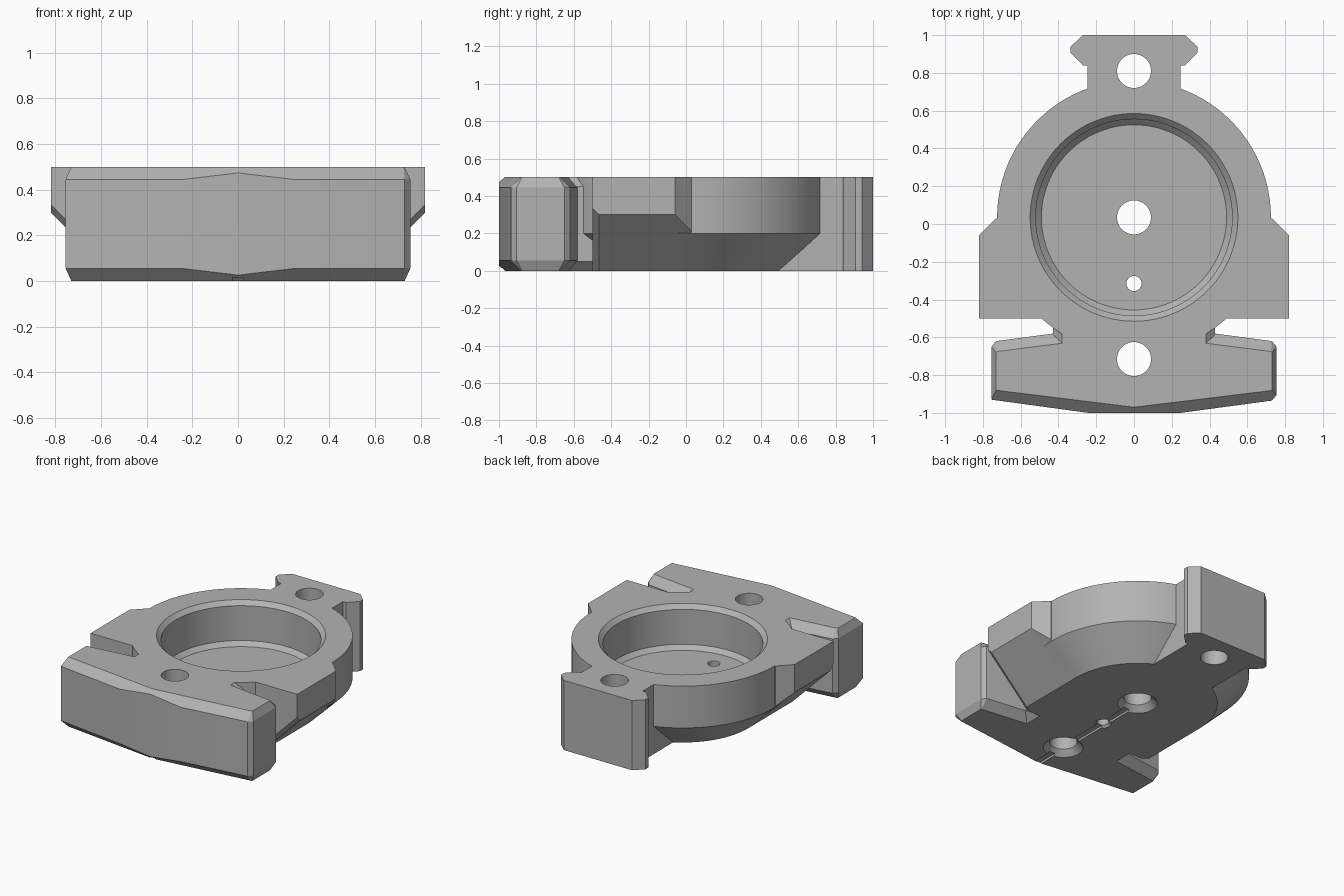
import bpy, bmesh, math

cube = bpy.data.objects.get("Cube")
if cube:
    bpy.data.objects.remove(cube)

grey = bpy.data.materials.new("plain grey")
grey.use_nodes = True
colour = (0.45, 0.45, 0.45, 1)
grey.diffuse_color = colour
grey.node_tree.nodes["Principled BSDF"].inputs["Base Color"].default_value = colour

H = 0.5          # plate height
CY = 0.035       # centre of the round pocket


def loft(name, rings, trim_y=None):
    """Closed solid through rings of equal point count."""
    bm = bmesh.new()
    loops = [[bm.verts.new(p) for p in ring] for ring in rings]
    n = len(loops[0])
    bm.faces.new(loops[0])
    bm.faces.new(loops[-1])
    for a, b in zip(loops, loops[1:]):
        for i in range(n):
            j = (i + 1) % n
            bm.faces.new((a[i], a[j], b[j], b[i]))
    if trim_y is not None:
        geom = bm.verts[:] + bm.edges[:] + bm.faces[:]
        cut = bmesh.ops.bisect_plane(bm, geom=geom, plane_co=(0, trim_y, 0),
                                     plane_no=(0, -1, 0), clear_outer=True)
        edges = [e for e in cut["geom_cut"] if isinstance(e, bmesh.types.BMEdge)]
        bmesh.ops.contextual_create(bm, geom=edges)
    bmesh.ops.recalc_face_normals(bm, faces=bm.faces[:])
    mesh = bpy.data.meshes.new(name)
    bm.to_mesh(mesh)
    bm.free()
    mesh.materials.append(grey)
    obj = bpy.data.objects.new(name, mesh)
    bpy.context.collection.objects.link(obj)
    return obj


def prism(name, outline, z0, z1):
    return loft(name, [[(x, y, z) for x, y in outline] for z in (z0, z1)])


def lathe(name, y, profile, n=48):
    angles = [2 * math.pi * i / n for i in range(n)]
    return loft(name, [[(r * math.cos(a), y + r * math.sin(a), z) for a in angles]
                       for r, z in profile])


def mirrored(half):
    """Close a right-hand outline with its mirror image."""
    return half + [(-x, y) for x, y in reversed(half)]


def combine(body, other, operation):
    mod = body.modifiers.new(operation, 'BOOLEAN')
    mod.operation = operation
    mod.solver = 'EXACT'
    mod.object = other
    bpy.context.view_layer.objects.active = body
    bpy.ops.object.modifier_apply(modifier=mod.name)
    bpy.data.objects.remove(other)


# Round housing with a tapered underside
body = lathe("mounting_plate", CY, [(0.52, 0), (0.725, 0.2), (0.725, H)], 96)


# Side wings, bevelled underneath and narrowing towards the back
def wing_section(y, w, lift=0):
    half = [(w, H), (w, w - 0.52 + lift), (0.52 - lift, 0)]
    return [(x, y, z) for x, z in mirrored(half)]


wings = loft("side_wings", [wing_section(-0.5, 0.82, 0.035), wing_section(-0.465, 0.82),
                            wing_section(-0.06, 0.82), wing_section(0.03, 0.73)])

# Front neck with bevelled long edges
neck_half = [(0.38, 0), (0.43, 0.05), (0.43, 0.45), (0.38, H)]
neck = loft("front_neck", [[(x, y, z) for x, z in mirrored(neck_half)]
                           for y in (-0.75, -0.4)])

# Front bar, bevelled above and below, its point trimmed flat
outer = [(-0.755, -0.93), (0, -1.033), (0.73, -0.935), (0.755, -0.905),
         (0.755, -0.65), (0.73, -0.62), (0, -0.523), (-0.73, -0.62), (-0.755, -0.65)]
inner = [(-0.73, -0.88), (0, -0.97), (0.725, -0.882), (0.73, -0.877),
         (0.73, -0.68), (0.725, -0.675), (0, -0.583), (-0.725, -0.675), (-0.73, -0.68)]
bar = loft("front_bar", [[(x, y, z) for x, y in outline] for outline, z in
                         ((inner, 0), (outer, 0.055), (outer, 0.445), (inner, H))], -1)

# Rear neck and flared tab
tab = prism("rear_tab", mirrored([(0.245, 0.4), (0.245, 0.84), (0.27, 0.84),
                                  (0.335, 0.905), (0.335, 0.94), (0.27, 1)]), 0, H)

for part in (wings, neck, bar, tab):
    combine(body, part, 'UNION')

# Round pocket, bevelled at rim and floor
cutters = [lathe("pocket", CY, [(0.58, 0.53), (0.52, 0.47), (0.52, 0.22), (0.49, 0.19)], 96)]

# Through holes, three of them countersunk from below
for y, r, sink in ((CY, 0.09, 0.04), (-0.715, 0.09, 0.04), (-0.315, 0.04, 0.015)):
    cutters.append(lathe("hole", y, [(r + sink + 0.02, -0.02), (r, sink), (r, 0.6)]))
cutters.append(lathe("rear_hole", 0.81, [(0.09, -0.1), (0.09, 0.6)]))

# Shallow groove under the plate
cutters.append(prism("groove", mirrored([(0.025, -1.1), (0.025, CY)]), -0.1, 0.015))

for cutter in cutters:
    combine(body, cutter, 'DIFFERENCE')

bpy.ops.object.select_all(action='DESELECT')
body.select_set(True)
bpy.context.view_layer.objects.active = body
bpy.ops.object.shade_smooth_by_angle(angle=math.radians(20))
